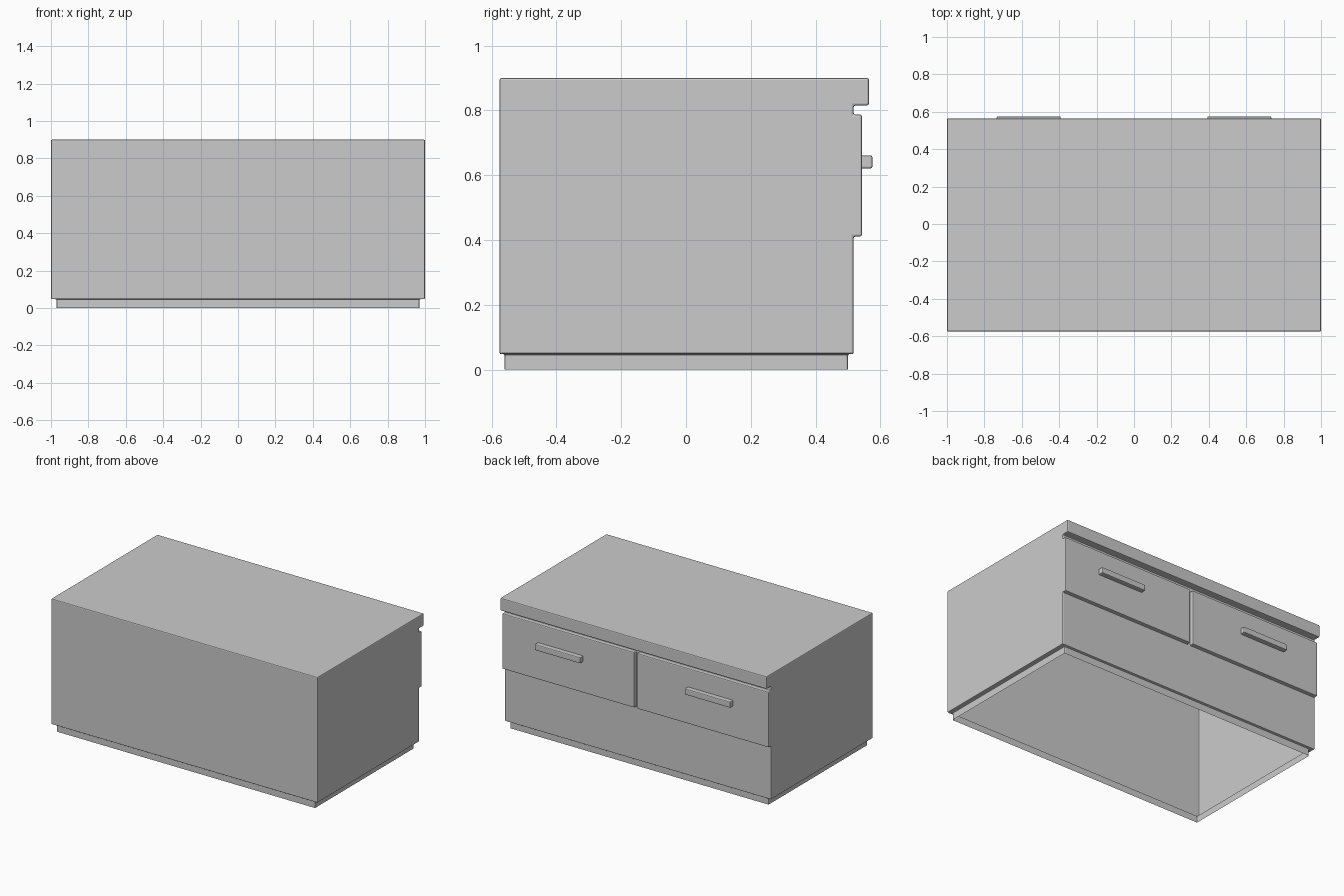
import bpy, bmesh
from mathutils import Matrix, Vector

if "Cube" in bpy.data.objects:
    bpy.data.objects.remove(bpy.data.objects["Cube"])

BACK, FRONT, DRAWER, TOP = -0.575, 0.517, 0.543, 0.564   # depths along y
GAP = 0.011                                              # half gap between drawers


def finish(bm, name, bevel):
    """Turn a bmesh into an object with small softened edges."""
    bmesh.ops.recalc_face_normals(bm, faces=bm.faces)
    mesh = bpy.data.meshes.new(name)
    bm.to_mesh(mesh)
    bm.free()
    ob = bpy.data.objects.new(name, mesh)
    bpy.context.collection.objects.link(ob)
    mod = ob.modifiers.new("soft_edges", 'BEVEL')
    mod.width = bevel
    mod.segments = 2
    mod.limit_method = 'ANGLE'
    return ob


# Cabinet: side profile with overhanging top, extruded across the width
bm = bmesh.new()
profile = [(BACK, 0.048), (FRONT, 0.048), (FRONT, 0.411), (FRONT, 0.787),
           (FRONT, 0.815), (TOP, 0.815), (TOP, 0.9), (BACK, 0.9)]
side = bm.faces.new([bm.verts.new((-1, y, z)) for y, z in profile])
ext = bmesh.ops.extrude_face_region(bm, geom=[side])
bmesh.ops.translate(bm, vec=(2, 0, 0),
                    verts=[v for v in ext["geom"] if isinstance(v, bmesh.types.BMVert)])
if side.is_valid is False or len(bm.faces) < 10:
    bm.faces.new([v for v in sorted((v for v in bm.verts if v.co.x < 0), key=lambda v: v.index)])
bmesh.ops.recalc_face_normals(bm, faces=bm.faces)

# Two drawer fronts pulled out of the cabinet face
for x in (-GAP, GAP):
    bmesh.ops.bisect_plane(bm, geom=bm.verts[:] + bm.edges[:] + bm.faces[:],
                           plane_co=(x, 0, 0), plane_no=(1, 0, 0))
fronts = [f for f in bm.faces if f.normal.y > 0.9
          and 0.5 < f.calc_center_median().z < 0.7
          and abs(f.calc_center_median().x) > 0.2]
ext = bmesh.ops.extrude_face_region(bm, geom=fronts)
bmesh.ops.translate(bm, vec=(0, DRAWER - FRONT, 0),
                    verts=[v for v in ext["geom"] if isinstance(v, bmesh.types.BMVert)])
bmesh.ops.delete(bm, geom=[f for f in fronts if f.is_valid], context='FACES')
bmesh.ops.recalc_face_normals(bm, faces=bm.faces)
bmesh.ops.dissolve_limit(bm, angle_limit=0.01, verts=bm.verts[:], edges=bm.edges[:])

# Recessed plinth, open underneath
bm.normal_update()
bottom = min(bm.faces, key=lambda f: f.calc_center_median().z)
for z in (0.048, 0.0):
    ext = bmesh.ops.extrude_face_region(bm, geom=[bottom])
    if bottom.is_valid:
        bmesh.ops.delete(bm, geom=[bottom], context='FACES_ONLY')
    bottom = [g for g in ext["geom"] if isinstance(g, bmesh.types.BMFace)][0]
    for v in bottom.verts:
        v.co = (0.97 if v.co.x > 0 else -0.97, 0.5 if v.co.y > 0 else -0.56, z)
bmesh.ops.delete(bm, geom=[bottom], context='FACES_ONLY')
finish(bm, "cabinet", 0.006)

# Bar handles, one per drawer
for sign, name in ((-1, "left_handle"), (1, "right_handle")):
    bm = bmesh.new()
    size = Vector((0.342, 0.575 - DRAWER, 0.041))
    centre = Vector((0.563 * sign, (DRAWER + 0.575) / 2, 0.641))
    bmesh.ops.create_cube(bm, size=1, matrix=Matrix.Translation(centre) @ Matrix.Diagonal((*size, 1)))
    rear = min(bm.faces, key=lambda f: f.calc_center_median().y)
    bmesh.ops.delete(bm, geom=[rear], context='FACES_ONLY')
    finish(bm, name, 0.006)
